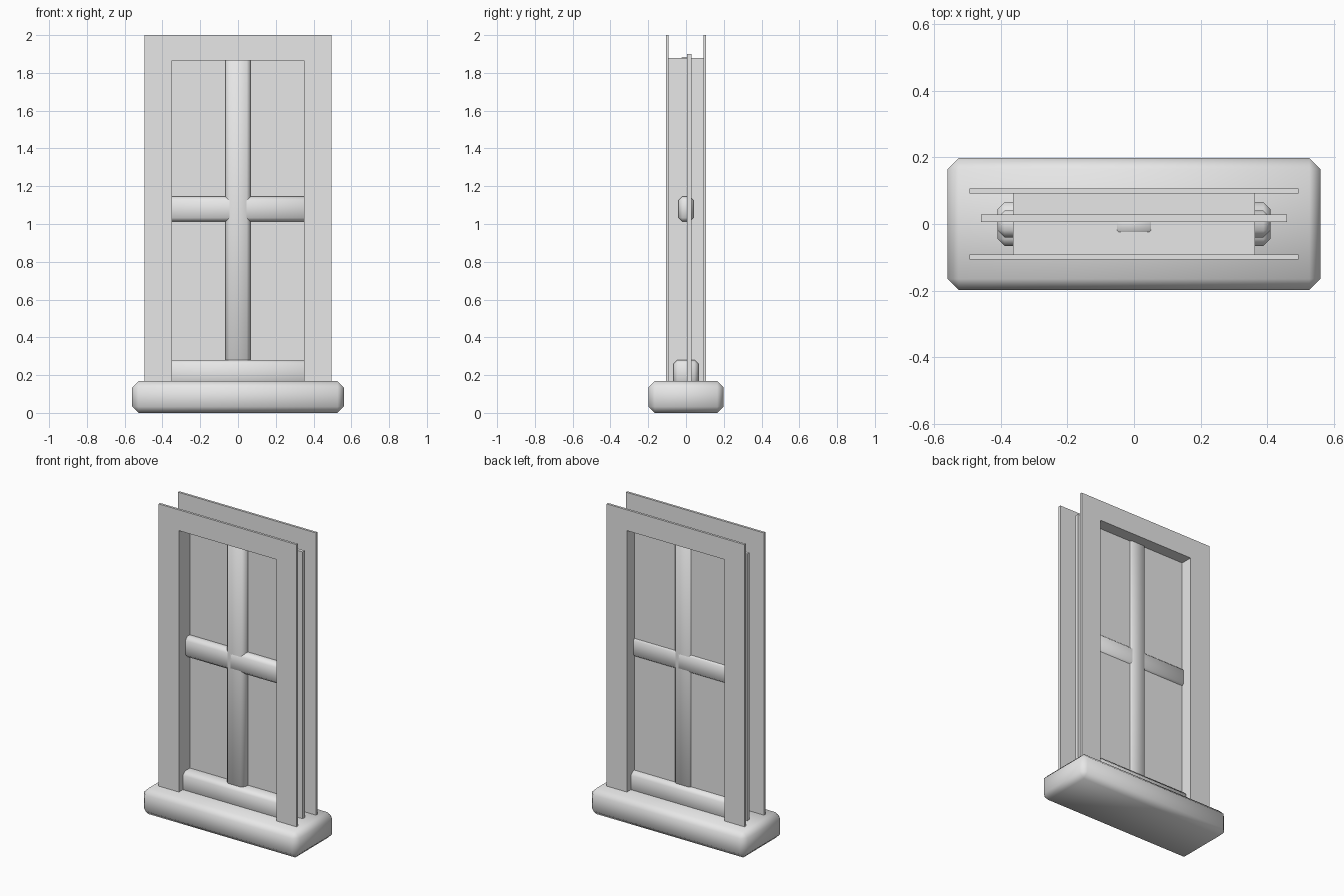
import bpy
import bmesh
from mathutils import Vector

if "Cube" in bpy.data.objects:
    bpy.data.objects.remove(bpy.data.objects["Cube"])

grey = bpy.data.materials.new("plain grey")
grey.diffuse_color = (0.8, 0.8, 0.8, 1)
grey.use_nodes = True
grey.node_tree.nodes["Principled BSDF"].inputs["Base Color"].default_value = grey.diffuse_color


def finish(bm, name, smooth):
    bmesh.ops.recalc_face_normals(bm, faces=bm.faces[:])
    for f in bm.faces:
        f.smooth = smooth
    mesh = bpy.data.meshes.new(name)
    bm.to_mesh(mesh)
    bm.free()
    mesh.materials.append(grey)
    obj = bpy.data.objects.new(name, mesh)
    bpy.context.collection.objects.link(obj)
    return obj


def box(name, lo, hi, chamfer=0.0):
    """Box between two corners, with soft single-step chamfers if asked."""
    lo, hi = Vector(lo), Vector(hi)
    bm = bmesh.new()
    bmesh.ops.create_cube(bm, size=1)
    for v in bm.verts:
        v.co = Vector([(v.co[i] + 0.5) * (hi[i] - lo[i]) + lo[i] for i in range(3)])
    if chamfer:
        bmesh.ops.bevel(bm, geom=bm.edges[:], offset=chamfer, offset_type='OFFSET',
                        segments=1, profile=0.5, affect='EDGES')
    return finish(bm, name, chamfer > 0)


def arch(name, outer_x, outer_z, inner_x, inner_z, bottom, y0, y1):
    """Square arch (two posts and a head) extruded from y0 to y1."""
    outline = [(-outer_x, bottom), (-outer_x, outer_z), (outer_x, outer_z), (outer_x, bottom),
               (inner_x, bottom), (inner_x, inner_z), (-inner_x, inner_z), (-inner_x, bottom)]
    bm = bmesh.new()
    face = bm.faces.new([bm.verts.new((x, y0, z)) for x, z in outline])
    ext = bmesh.ops.extrude_face_region(bm, geom=[face])
    moved = [g for g in ext["geom"] if isinstance(g, bmesh.types.BMVert)]
    bmesh.ops.translate(bm, verts=moved, vec=(0, y1 - y0, 0))
    return finish(bm, name, False)


# Heavy rounded sill
box("sill", (-0.56, -0.198, 0), (0.56, 0.198, 0.168), 0.033)

# Thin trim on both faces, joined by the lining of the opening
arch("front_trim", 0.495, 2.0, 0.35, 1.865, 0.15, -0.107, -0.092)
arch("back_trim", 0.495, 2.0, 0.35, 1.865, 0.15, 0.092, 0.107)
arch("opening_lining", 0.364, 1.88, 0.35, 1.865, 0.15, -0.092, 0.092)

# Pane, which runs a little way past the lining
box("pane", (-0.46, 0.006, 0.15), (0.46, 0.029, 1.9))

# Chamfered glazing bars and bottom rail
box("upright_bar", (-0.067, -0.04, 0.15), (0.067, 0.04, 1.885), 0.021)
box("cross_bar", (-0.41, -0.04, 1.012), (0.41, 0.04, 1.146), 0.021)
box("bottom_rail", (-0.41, -0.066, 0.13), (0.41, 0.066, 0.281), 0.021)
